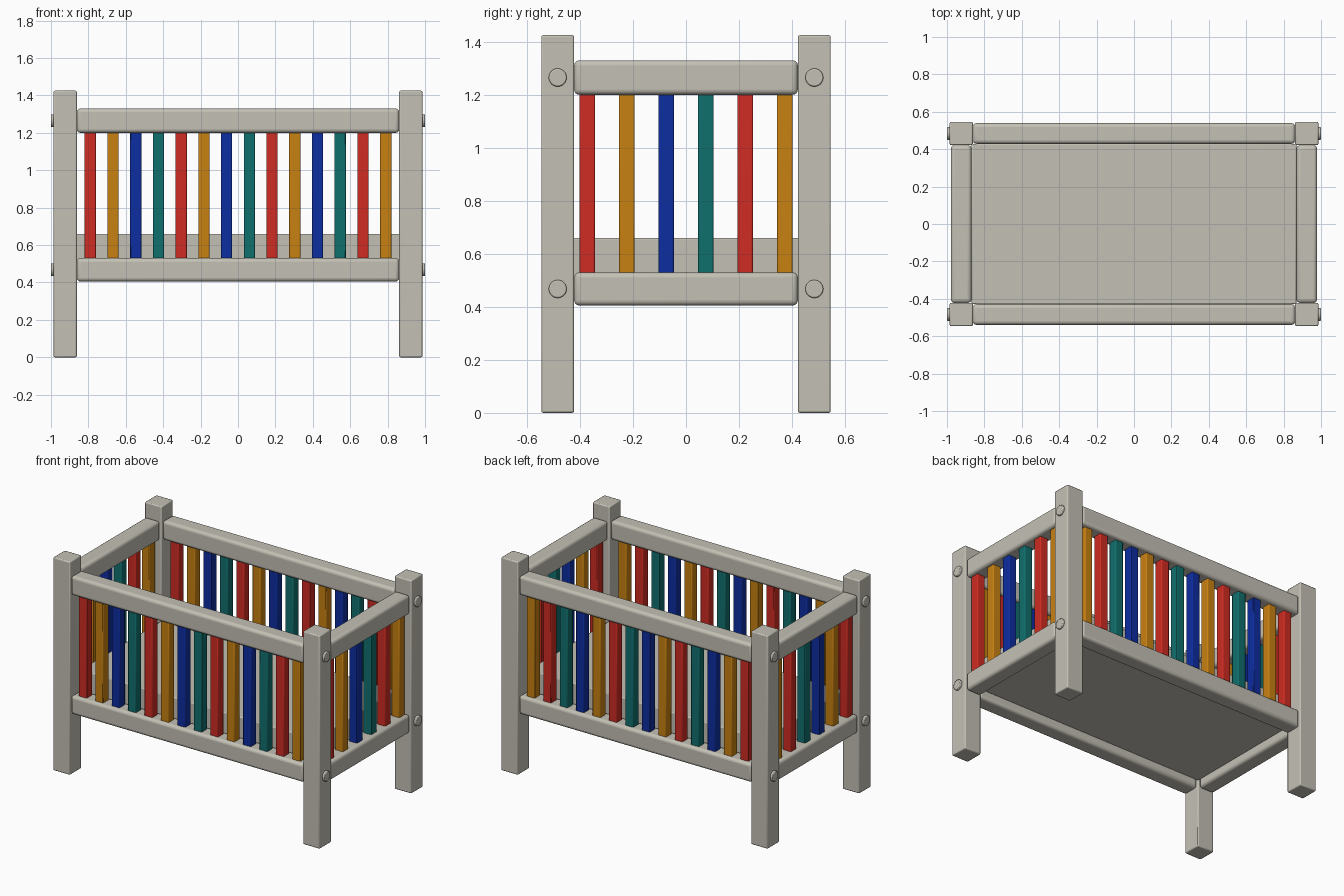
import bpy
import math
from mathutils import Vector

if "Cube" in bpy.data.objects:
    bpy.data.objects.remove(bpy.data.objects["Cube"], do_unlink=True)


def material(name, rgb):
    mat = bpy.data.materials.new(name)
    mat.use_nodes = True
    color = (*rgb, 1)
    mat.diffuse_color = color
    mat.node_tree.nodes["Principled BSDF"].inputs["Base Color"].default_value = color
    return mat


WOOD = material("pale wood", (0.55, 0.53, 0.46))
PAINTS = [
    material("red paint", (0.62, 0.025, 0.016)),
    material("orange paint", (0.58, 0.22, 0.006)),
    material("blue paint", (0.004, 0.026, 0.35)),
    material("teal paint", (0.005, 0.16, 0.155)),
]


def finish(obj, name, mat, bevel, segments):
    obj.name = name
    obj.data.materials.append(mat)
    mod = obj.modifiers.new("rounded edges", "BEVEL")
    mod.width = bevel
    mod.segments = segments
    mod.limit_method = "ANGLE"
    bpy.ops.object.shade_smooth_by_angle(angle=math.radians(35))


def box(name, low, high, mat, bevel, segments=2):
    low, high = Vector(low), Vector(high)
    bpy.ops.mesh.primitive_cube_add(size=1, location=(low + high) / 2)
    obj = bpy.context.object
    obj.scale = high - low
    bpy.ops.object.transform_apply(location=False, rotation=False, scale=True)
    finish(obj, name, mat, bevel, segments)


def bolt(name, x, y, z):
    bpy.ops.mesh.primitive_cylinder_add(vertices=32, radius=0.034, depth=0.04,
                                        location=(x, y, z),
                                        rotation=(0, math.pi / 2, 0))
    finish(bpy.context.object, name, WOOD, 0.005, 2)


POST_X, POST_Y = 0.924, 0.484   # post centres
HALF = 0.062                    # half post thickness
INNER_X, INNER_Y = POST_X - HALF, POST_Y - HALF
RAIL = 0.055                    # half rail thickness
RAILS = {"lower": (0.405, 0.53), "upper": (1.20, 1.33)}

# Corner posts with bolt heads on the end faces
for sx, side in ((-1, "right"), (1, "left")):
    for sy, end in ((-1, "front"), (1, "back")):
        x, y = sx * POST_X, sy * POST_Y
        box(f"{end}_{side}_post", (x - HALF, y - HALF, 0),
            (x + HALF, y + HALF, 1.425), WOOD, 0.007)
        for level, (low, high) in RAILS.items():
            bolt(f"{end}_{side}_{level}_bolt", sx * 0.98, y, (low + high) / 2)

# Rails along the long sides and the ends
for level, (low, high) in RAILS.items():
    for s, end, side in ((-1, "front", "right"), (1, "back", "left")):
        y, x = s * POST_Y, s * POST_X
        box(f"{end}_{level}_rail", (-INNER_X, y - RAIL, low),
            (INNER_X, y + RAIL, high), WOOD, 0.02, 4)
        box(f"{side}_{level}_rail", (x - RAIL, -INNER_Y, low),
            (x + RAIL, INNER_Y, high), WOOD, 0.02, 4)


def slat(name, x, y, index):
    box(name, (x - 0.03, y - 0.03, 0.5), (x + 0.03, y + 0.03, 1.23),
        PAINTS[index % len(PAINTS)], 0.006)


# Painted slats in a repeating colour order
for s, end, side in ((-1, "front", "right"), (1, "back", "left")):
    for i in range(14):
        slat(f"{end}_slat_{i + 1}", (i - 6.5) * 0.1215, s * POST_Y, i)
    for i in range(6):
        slat(f"{side}_slat_{i + 1}", s * POST_X, (i - 2.5) * 0.149, i)

# Mattress between the lower rails
box("mattress", (-0.868, -0.428, 0.46), (0.868, 0.428, 0.66), WOOD, 0.006)
